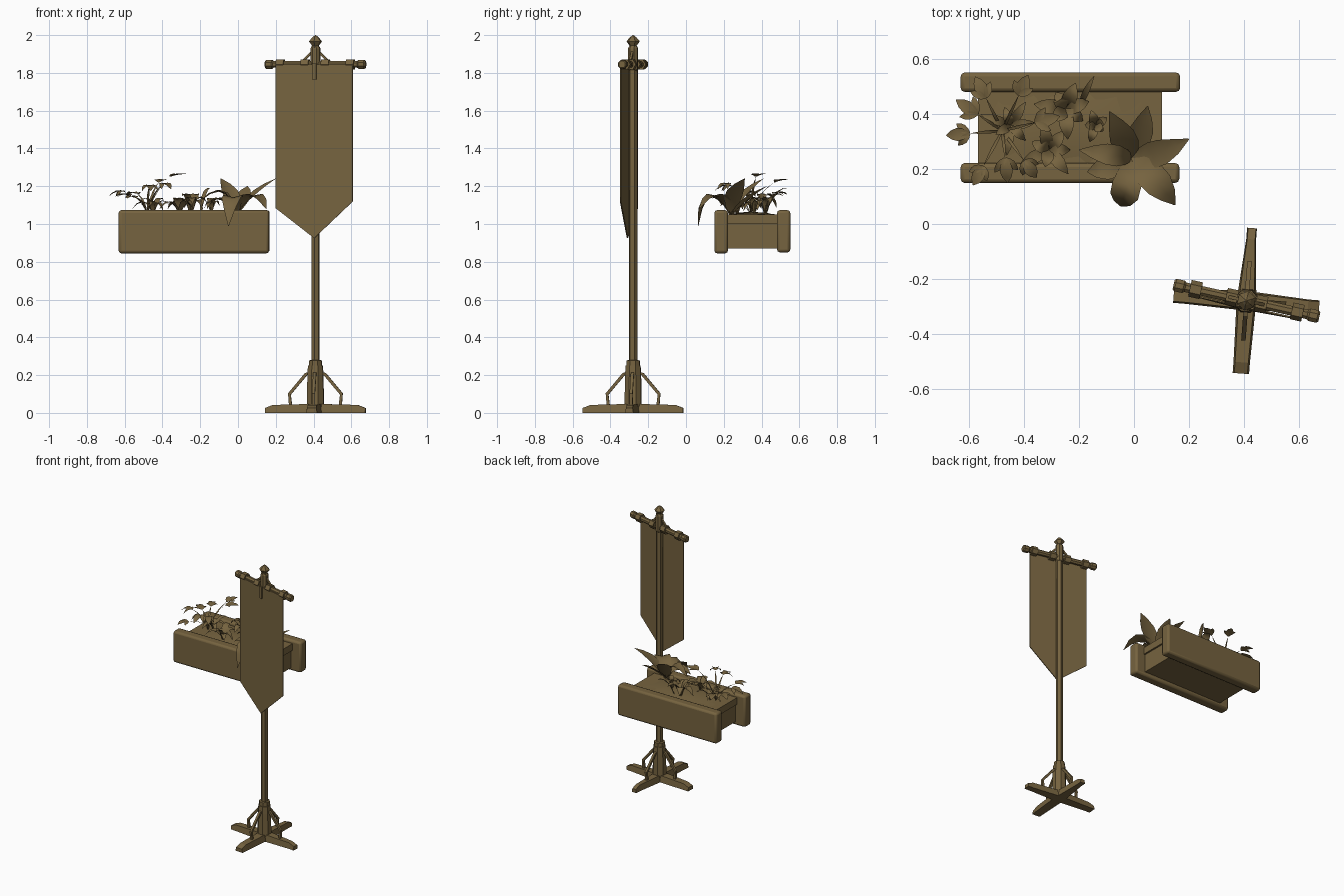
import bpy, bmesh, math
from math import sin, cos, pi, radians
from mathutils import Vector, Matrix

if "Cube" in bpy.data.objects:
    bpy.data.objects.remove(bpy.data.objects["Cube"])

mat = bpy.data.materials.new("weathered olive brown")
mat.diffuse_color = (0.18, 0.125, 0.05, 1)
mat.use_nodes = True
mat.node_tree.nodes["Principled BSDF"].inputs["Base Color"].default_value = mat.diffuse_color


def make(name, verts, faces, M=None, smooth=None, bevel=0):
    me = bpy.data.meshes.new(name)
    me.from_pydata([tuple(v) for v in verts], [], faces)
    bm = bmesh.new()
    bm.from_mesh(me)
    bmesh.ops.recalc_face_normals(bm, faces=bm.faces)
    bm.to_mesh(me)
    bm.free()
    if M:
        me.transform(M)
    ob = bpy.data.objects.new(name, me)
    bpy.context.collection.objects.link(ob)
    me.materials.append(mat)
    if bevel:
        b = ob.modifiers.new("bevel", 'BEVEL')
        b.width, b.segments = bevel, 2
    if smooth:
        bpy.ops.object.select_all(action='DESELECT')
        ob.select_set(True)
        bpy.context.view_layer.objects.active = ob
        bpy.ops.object.shade_smooth_by_angle(angle=radians(smooth))
    return ob


def lathe(name, profile, sides, M, smooth=None):
    # profile is (radius, height) pairs, turned about local z
    v, f = [], []
    for r, z in profile:
        for i in range(sides):
            a = 2 * pi * (i + .5) / sides
            v.append((r * cos(a), r * sin(a), z))
    for k in range(len(profile) - 1):
        for i in range(sides):
            j = (i + 1) % sides
            f.append((k*sides+i, k*sides+j, (k+1)*sides+j, (k+1)*sides+i))
    f += [tuple(range(sides)), tuple(range((len(profile)-1)*sides, len(profile)*sides))]
    return make(name, v, f, M, smooth)


def box(name, lo, hi, M=None, bevel=0, smooth=None):
    v = [(x, y, z) for x in (lo[0], hi[0]) for y in (lo[1], hi[1]) for z in (lo[2], hi[2])]
    f = [(0, 1, 3, 2), (4, 5, 7, 6), (0, 1, 5, 4), (2, 3, 7, 6), (0, 2, 6, 4), (1, 3, 7, 5)]
    return make(name, v, f, M, smooth, bevel)


def bar(name, pts, r, M=None):
    # square-section bar lying in a vertical plane
    pts = [Vector(p) for p in pts]
    v, f = [], []
    d = pts[-1] - pts[0]
    side = Vector((-d.y, d.x, 0)).normalized()
    for i, p in enumerate(pts):
        t = (pts[min(i+1, len(pts)-1)] - pts[max(i-1, 0)]).normalized()
        n = t.cross(side)
        v += [p+(side+n)*r, p+(n-side)*r, p-(side+n)*r, p+(side-n)*r]
    for k in range(len(pts)-1):
        f += [(4*k+i, 4*k+(i+1) % 4, 4*k+4+(i+1) % 4, 4*k+4+i) for i in range(4)]
    e = 4 * (len(pts)-1)
    f += [(0, 1, 2, 3), (e, e+1, e+2, e+3)]
    return make(name, v, f, M)


# ---- Banner stand ----
stand = Matrix.Translation((0.41, -0.28, 0))
foot_M = stand @ Matrix.Rotation(radians(-4.4), 4, 'Z')
bar_M = stand @ Matrix.Rotation(radians(-12.5), 4, 'Z')

# four tapered feet with braces
for k, w in enumerate((.022, .018, .028, .030)):
    M = foot_M @ Matrix.Rotation(k * pi / 2, 4, 'Z')
    v = [(x, s * y, z) for x, y, zt in ((0, .036, .048), (.225, w, .042), (.266, w, .026))
         for s, z in ((-1, 0), (1, 0), (.8, zt), (-.8, zt))]
    f = [(4*j+i, 4*j+(i+1) % 4, 4*j+4+(i+1) % 4, 4*j+4+i) for j in (0, 1) for i in range(4)]
    make("foot_%d" % k, v, f + [(0, 1, 2, 3), (8, 9, 10, 11)], M)
    bar("foot_brace_%d" % k, [(.132, 0, .04), (.138, 0, .10), (.05, 0, .205), (.03, 0, .21)], .008, M)

lathe("pole_socket", [(.048, .03), (.045, .20), (.042, .25), (.037, .25), (.037, .278), (.02, .28)], 8, foot_M)
lathe("pole", [(.023, .2), (.023, 1.94)], 6, bar_M, 35)
lathe("pole_head", [(.02, 1.81), (.027, 1.82), (.027, 1.93), (.018, 1.945)], 8, bar_M)
lathe("finial", [(.014, 1.935), (.02, 1.945), (.036, 1.967), (.018, 1.988), (.002, 2.0)], 6, bar_M)

# crossbar with knobbed ends and loops
across = bar_M @ Matrix.Translation((0, 0, 1.845)) @ Matrix.Rotation(pi / 2, 4, 'Y')
lathe("crossbar", [(.019, -.272), (.025, -.265), (.025, -.235), (.019, -.228),
                   (.019, .228), (.025, .235), (.025, .265), (.019, .272)], 8, across)
for i, u in enumerate((-.19, -.055, .055, .19)):
    lathe("banner_loop_%d" % i, [(.031, u - .021), (.031, u + .021)], 6, across)
box("front_tab", (-.011, -.036, 1.765), (.011, -.024, 1.85), bar_M)
for s in (-1, 1):
    bar("crossbar_stay", [(s * .075, 0, 1.855), (s * .015, 0, 1.915)], .006, bar_M)

# hanging pointed cloth
outline = [(-.212, -.026, 1.845), (0, -.026, 1.845), (.208, -.026, 1.845),
           (.208, -.026, 1.12), (0, -.034, .925), (-.212, -.026, 1.085)]
v = outline + [(x, y + .006, z) for x, y, z in outline]
f = [(0, 1, 4, 5), (1, 2, 3, 4), (6, 7, 10, 11), (7, 8, 9, 10)]
f += [(i, (i+1) % 6, (i+1) % 6 + 6, i + 6) for i in range(6)]
make("banner_cloth", v, f, bar_M)

# ---- Planter ----
box("planter_front", (-.632, .15, .845), (.165, .222, 1.073), None, .014, 50)
box("planter_back", (-.632, .482, .85), (.168, .552, 1.073), None, .014, 50)
box("planter_core", (-.555, .2, .87), (.09, .5, 1.01))
box("planter_rim", (-.568, .2, 1.0), (.102, .5, 1.05))
# gently mounded soil
nx, ny = 10, 4
v = [(-.56 + .65*i/nx, .21 + .28*j/ny,
      1.045 + .018*sin(pi*j/ny)*sin(pi*i/nx) + .004*sin(i*2.3+j*1.7)) for i in range(nx+1) for j in range(ny+1)]
f = [(i*5+j, i*5+j+1, i*5+j+6, i*5+j+5) for i in range(nx) for j in range(ny)]
make("soil", v, f, None, 60)


# ---- Plants ----
def leaves(name, specs, n=5):
    # each leaf: base, bend point, tip, half width
    v, f = [], []
    for base, mid, tip, w in specs:
        a, b, c = Vector(base), Vector(mid), Vector(tip)
        o = len(v)
        for i in range(n + 1):
            t = i / n
            p = a*(1-t)**2 + b*2*t*(1-t) + c*t*t
            d = (b-a)*(1-t) + (c-b)*t
            s = Vector((-d.y, d.x, 0)).normalized()
            up = d.normalized().cross(s) * -1
            h = w * max(.04, sin(pi * (.12 + .88*t) ** 1.15))
            v += [p - s*h - up*h*.25, p, p + s*h - up*h*.25]
        for i in range(n):
            k = o + 3*i
            f += [(k, k+1, k+4, k+3), (k+1, k+2, k+5, k+4)]
    make(name, v, f, None, 60)


# broad-leaved plant at the right end
c = (-.01, .24, 1.05)
leaves("broad_leaf_plant", [(c, m, t, w) for m, t, w in (
    ((-.06, .25, 1.25), (-.20, .27, 1.12), .04),
    ((-.03, .30, 1.16), (-.09, .41, 1.24), .05),
    ((.03, .33, 1.14), (.05, .43, 1.20), .045),
    ((.08, .24, 1.16), (.20, .31, 1.24), .05),
    ((.08, .17, 1.23), (.15, .07, 1.08), .055),
    ((-.03, .10, 1.26), (-.05, .065, .99), .055),
    ((-.09, .20, 1.18), (-.17, .19, 1.10), .045))])


def rosette(name, c, r, h, count, w, phase):
    out = []
    for i in range(count):
        a = phase + 2*pi*i/count
        k = 1 + .3*sin(i*2.7)
        d = Vector((cos(a), sin(a), 0)) * r * k
        c0 = Vector(c)
        out.append((c0, c0 + d*.4 + Vector((0, 0, h*1.4)), c0 + d + Vector((0, 0, h*(.6+.4*sin(i*1.9)))), w))
    leaves(name, out)


rosette("middle_plant_back", (-.25, .42, 1.05), .09, .10, 7, .028, .3)
rosette("middle_plant_front", (-.31, .27, 1.05), .09, .08, 7, .024, .9)
rosette("low_plant", (-.45, .36, 1.05), .09, .08, 7, .018, .1)
rosette("small_sprout", (-.14, .36, 1.05), .05, .08, 5, .018, .6)
leaves("long_blade", [((-.2, .42, 1.05), (-.18, .48, 1.2), (-.145, .54, 1.19), .012)])

# arching stems with a leaf spray at each end
tips = [(-.60, .33, 1.17), (-.54, .46, 1.16), (-.42, .47, 1.22), (-.47, .24, 1.20),
        (-.55, .21, 1.14), (-.36, .37, 1.25), (-.40, .23, 1.21), (-.57, .40, 1.15)]
stems, spray = [], []
root = Vector((-.48, .34, 1.05))
for i, t in enumerate(tips):
    t = Vector(t)
    d = (t - root)
    d.z = 0
    d.normalize()
    s = Vector((-d.y, d.x, 0))
    stems.append((root, root.lerp(t, .35) + Vector((0, 0, .06)), t, .006))
    for side, length in ((0, .085), (.9, .06), (-.9, .06)):
        e = (d + s*side).normalized() * length * (1 + .15*sin(i*3))
        spray.append((t, t + e*.5 + Vector((0, 0, .015)), t + e + Vector((0, 0, -.025 + .02*(i % 3))),
                      .024 if side == 0 else .015))
leaves("arching_stems", stems)
leaves("stem_leaves", spray, 4)
